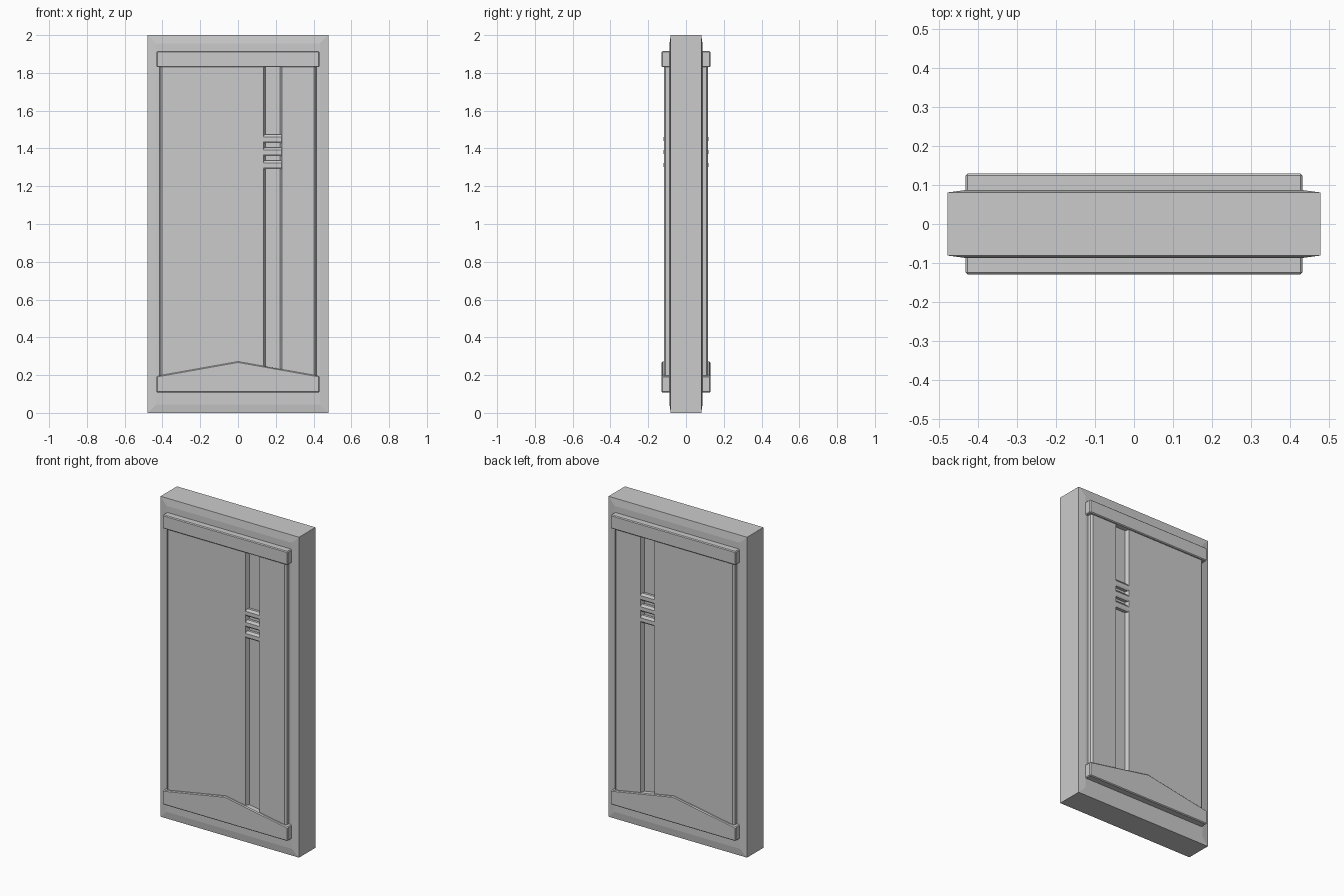
import bpy, bmesh
from mathutils import Vector

if "Cube" in bpy.data.objects:
    bpy.data.objects.remove(bpy.data.objects["Cube"])


def prism(name, profile, direction, bevel=0.0):
    """Extrude a closed profile and mirror it to the other face of the door."""
    bm = bmesh.new()
    face = bm.faces.new([bm.verts.new(p) for p in profile])
    geo = bmesh.ops.extrude_face_region(bm, geom=[face], use_keep_orig=True)["geom"]
    moved = [g for g in geo if isinstance(g, bmesh.types.BMVert)]
    bmesh.ops.translate(bm, verts=moved, vec=Vector(direction))
    return finish(name, bm, bevel)


def finish(name, bm, bevel=0.0):
    bmesh.ops.recalc_face_normals(bm, faces=bm.faces)
    mesh = bpy.data.meshes.new(name)
    bm.to_mesh(mesh)
    bm.free()
    ob = bpy.data.objects.new(name, mesh)
    bpy.context.collection.objects.link(ob)
    if bevel:
        mod = ob.modifiers.new("bevel", 'BEVEL')
        mod.width, mod.segments = bevel, 1
        mod.limit_method = 'ANGLE'
    mod = ob.modifiers.new("mirror", 'MIRROR')
    mod.use_axis = (False, True, False)
    mod.use_mirror_merge = False
    return ob


# Door slab: half thickness with a slightly tapered border, mirrored in y
bm = bmesh.new()
rings = []
for y, inset in ((0, 0), (-0.081, 0), (-0.087, 0.045)):
    x, lo, hi = 0.478 - inset, inset, 2 - inset
    rings.append([bm.verts.new(p) for p in
                  ((-x, y, lo), (x, y, lo), (x, y, hi), (-x, y, hi))])
for a, b in zip(rings, rings[1:]):
    for i in range(4):
        j = (i + 1) % 4
        bm.faces.new((a[i], a[j], b[j], b[i]))
bm.faces.new(rings[-1])
slab = finish("door_slab", bm)
slab.modifiers["mirror"].use_mirror_merge = True

# Raised panel with chamfered sides and an offset vertical groove
panel = [(-0.415, -0.08), (-0.413, -0.108), (-0.402, -0.117), (0.135, -0.117),
         (0.145, -0.093), (0.222, -0.093), (0.232, -0.117), (0.402, -0.117),
         (0.413, -0.108), (0.415, -0.08)]
prism("raised_panel", [(x, y, 0.16) for x, y in panel], (0, 0, 1.71))

# Three small bars across the groove
for i in range(3):
    z = 1.452 - i * 0.069
    bar = [(-0.085, z - 0.022), (-0.112, z - 0.022), (-0.118, z - 0.012),
           (-0.118, z + 0.008), (-0.108, z + 0.022), (-0.085, z + 0.022)]
    prism(f"groove_bar_{i + 1}", [(0.136, y, h) for y, h in bar], (0.095, 0, 0))

# Top rail and peaked bottom rail
prism("top_rail", [(x, -0.08, z) for x, z in
      ((-0.432, 1.83), (0.432, 1.83), (0.432, 1.915), (-0.432, 1.915))],
      (0, -0.049, 0), 0.005)
prism("peaked_bottom_rail", [(x, -0.08, z) for x, z in
      ((-0.432, 0.107), (0.432, 0.107), (0.432, 0.195), (0, 0.272), (-0.432, 0.195))],
      (0, -0.049, 0), 0.005)
